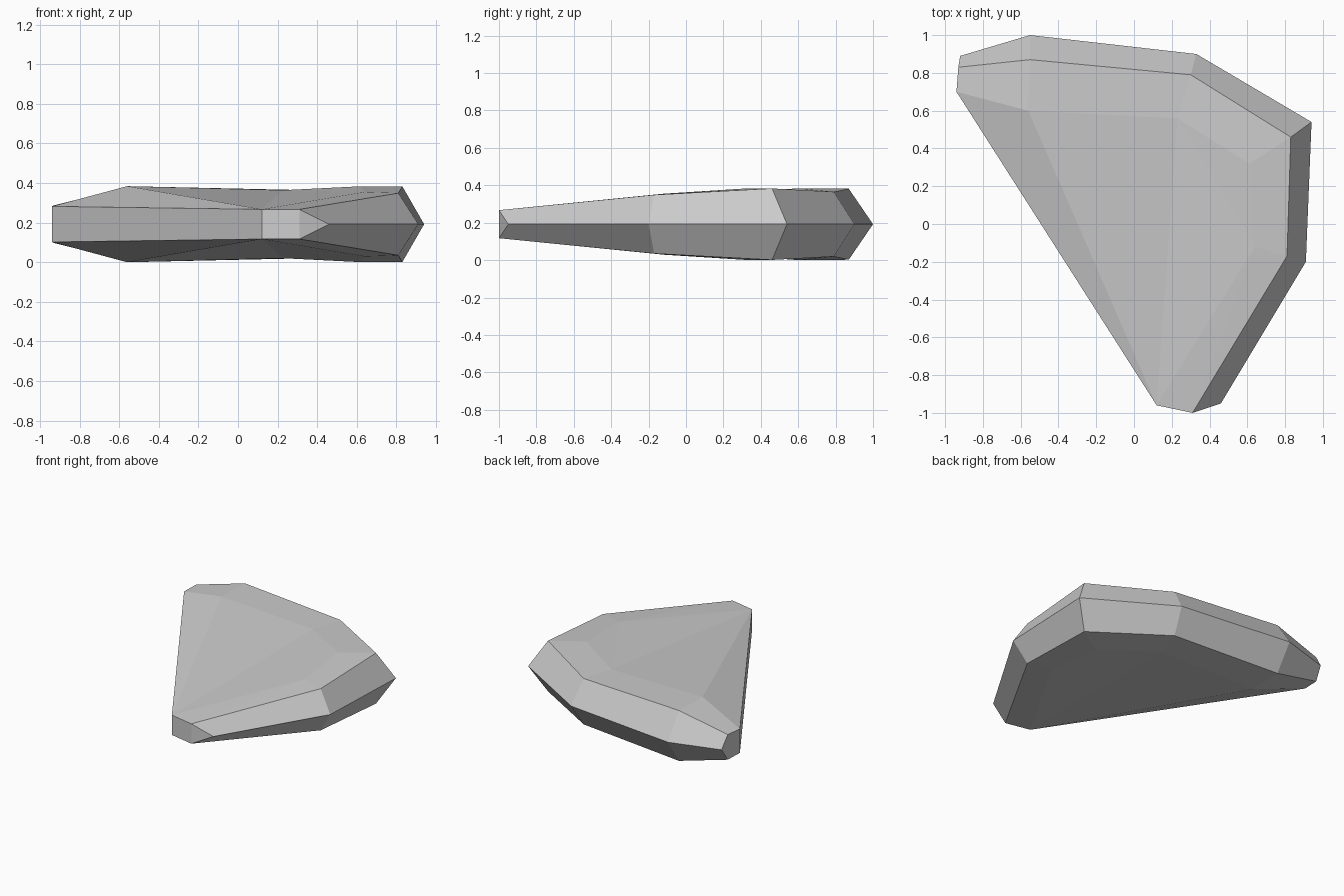
import bpy
import bmesh

cube = bpy.data.objects.get("Cube")
if cube:
    bpy.data.objects.remove(cube, do_unlink=True)

MID = 0.195  # height of the symmetry plane

# Widest outline on the symmetry plane, clockwise from the back left tip
waist = [(-0.92, 0.89), (-0.55, 1.0), (0.33, 0.90),
         (0.94, 0.54), (0.91, -0.20), (0.46, -0.95)]
# Upper bevel rim, matching the waist points one for one
rim = [(-0.93, 0.83, 0.29), (-0.55, 0.87, 0.385), (0.30, 0.79, 0.368),
       (0.83, 0.46, 0.386), (0.81, -0.17, 0.352), (0.31, -1.0, 0.27)]
# Blunt corners of the long cut side
cut = [(0.12, -0.96, 0.27), (-0.94, 0.70, 0.285)]
# Shallow facet corners on top
crown = [(-0.56, 0.60, 0.387), (0.23, 0.56, 0.367),
         (0.61, 0.32, 0.386), (0.64, -0.12, 0.358)]

bm = bmesh.new()


def points(coords):
    return [bm.verts.new(c) for c in coords]


W = points((x, y, MID) for x, y in waist)
R = points(rim)
H, I = points(cut)
J, K, L, M = points(crown)
# Feet of the blunt end and the cut side on the symmetry plane
g, h, i = points((v.co.x, v.co.y, MID) for v in (R[5], H, I))

# Bevelled side band
for n in range(5):
    bm.faces.new((W[n], W[n + 1], R[n + 1], R[n]))

# Blunt front end, long cut side and back left tip
for face in ((W[5], g, R[5]), (g, h, H, R[5]), (h, i, I, H),
             (i, W[0], I), (W[0], R[0], I)):
    bm.faces.new(face)

# Top facets
for face in ((I, R[0], R[1], J), (J, R[1], R[2], K), (K, R[2], R[3], L),
             (L, R[3], R[4], M), (M, R[4], R[5]), (M, R[5], H),
             (I, J, H), (J, K, H), (K, M, H), (K, L, M)):
    bm.faces.new(face)

# Mirror the upper half below the symmetry plane and weld the seam
copy = bmesh.ops.duplicate(bm, geom=bm.verts[:] + bm.edges[:] + bm.faces[:])
for v in copy["geom"]:
    if isinstance(v, bmesh.types.BMVert):
        v.co.z = 2 * MID - v.co.z
bmesh.ops.remove_doubles(bm, verts=bm.verts[:], dist=0.0005)
bmesh.ops.recalc_face_normals(bm, faces=bm.faces[:])
low = min(v.co.z for v in bm.verts)
bmesh.ops.translate(bm, verts=bm.verts[:], vec=(0, 0, -low))

mesh = bpy.data.meshes.new("flat_stone")
bm.to_mesh(mesh)
bm.free()

# Plain stone colour
grey = bpy.data.materials.new("stone_grey")
grey.use_nodes = True
colour = (0.6, 0.6, 0.6, 1)
grey.diffuse_color = colour
grey.node_tree.nodes["Principled BSDF"].inputs["Base Color"].default_value = colour
mesh.materials.append(grey)

stone = bpy.data.objects.new("flat_stone", mesh)
bpy.context.collection.objects.link(stone)
